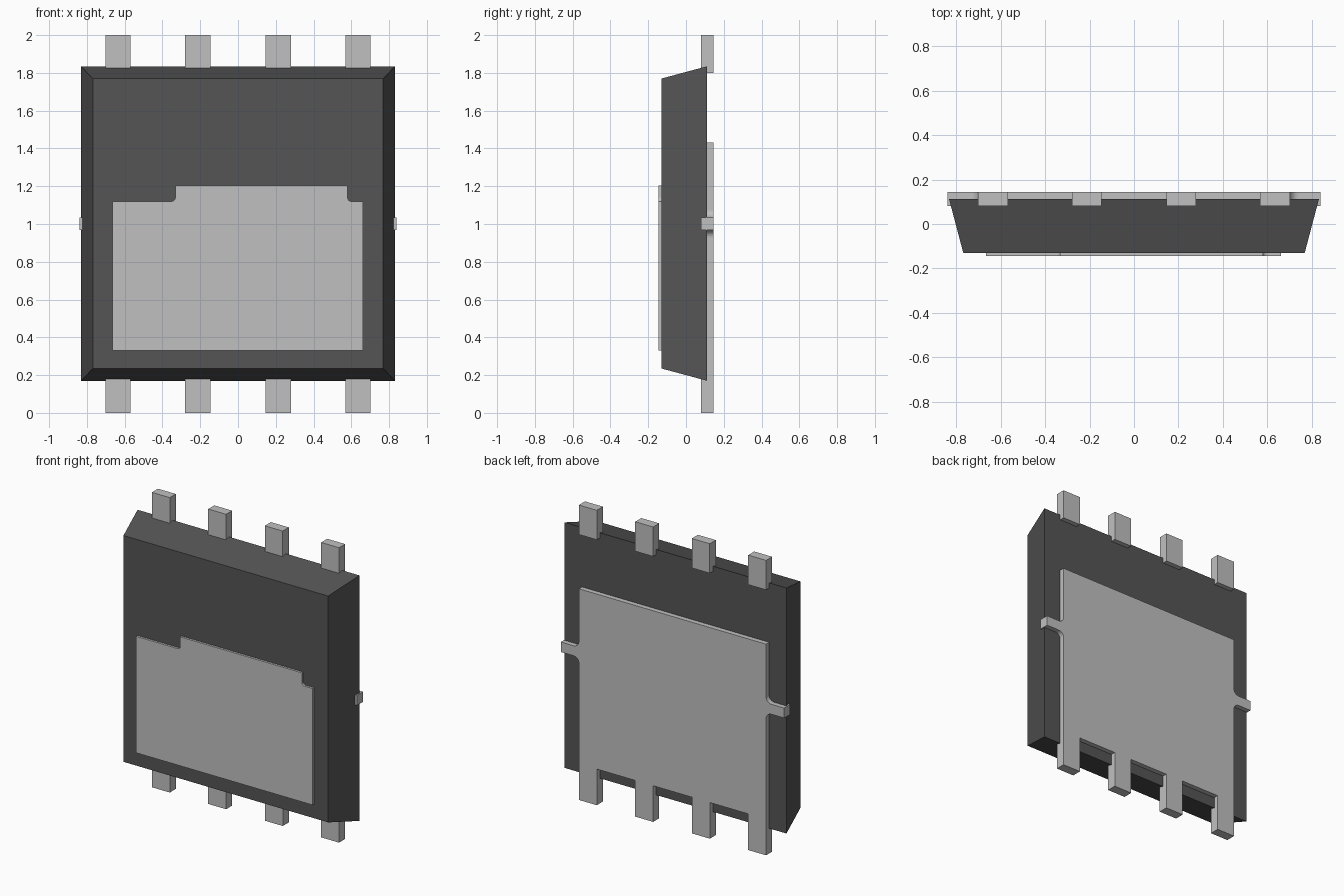
import bpy, bmesh, math

if "Cube" in bpy.data.objects:
    bpy.data.objects.remove(bpy.data.objects["Cube"], do_unlink=True)


def make_material(name, value):
    mat = bpy.data.materials.new(name)
    mat.use_nodes = True
    colour = (value, value, value, 1)
    mat.diffuse_color = colour
    mat.node_tree.nodes["Principled BSDF"].inputs["Base Color"].default_value = colour
    return mat


plastic = make_material("dark grey plastic", 0.09)
metal = make_material("light grey metal", 0.53)


def loft(name, front, y0, back, y1, mat):
    """Solid between a front outline at y0 and a back outline at y1, as (x, z) points."""
    bm = bmesh.new()
    a = [bm.verts.new((x, y0, z)) for x, z in front]
    b = [bm.verts.new((x, y1, z)) for x, z in back]
    bm.faces.new(a)
    bm.faces.new(b)
    for i in range(len(a)):
        j = (i + 1) % len(a)
        bm.faces.new((a[i], a[j], b[j], b[i]))
    bmesh.ops.recalc_face_normals(bm, faces=bm.faces)
    mesh = bpy.data.meshes.new(name)
    bm.to_mesh(mesh)
    bm.free()
    mesh.materials.append(mat)
    obj = bpy.data.objects.new(name, mesh)
    bpy.context.collection.objects.link(obj)
    return obj


def rect(x0, x1, z0, z1):
    return [(x0, z0), (x1, z0), (x1, z1), (x0, z1)]


def arc(cx, cz, r, start, end, steps=6):
    angles = [math.radians(start + (end - start) * i / steps) for i in range(steps + 1)]
    return [(cx + r * math.cos(t), cz + r * math.sin(t)) for t in angles]


# Tapered package body
loft("body", rect(-0.768, 0.768, 0.235, 1.77), -0.13,
     rect(-0.832, 0.832, 0.17, 1.835), 0.112, plastic)

# Front plate with a raised step, rounded in its inner corners
r = 0.02
step = [(-0.665, 0.33), (0.662, 0.33), (0.662, 1.12)]
step += arc(0.58 + r, 1.12 + r, r, 270, 180)
step += [(0.58, 1.205), (-0.332, 1.205)]
step += arc(-0.332 - r, 1.12 + r, r, 0, -90)
step += [(-0.665, 1.12)]
loft("front_plate", step, -0.145, step, -0.12, metal)

# Back plate: mirrored half outline with bottom leads and filleted side tabs
r = 0.04
half = [(0.145, 0.245), (0.145, 0), (0.28, 0), (0.28, 0.245),
        (0.568, 0.245), (0.568, 0), (0.702, 0)]
half += arc(0.702 + r, 0.967 - r, r, 180, 90)
half += [(0.838, 0.967), (0.838, 1.035)]
half += arc(0.702 + r, 1.035 + r, r, 270, 180)
half += [(0.702, 1.432)]
outline = half + [(-x, z) for x, z in reversed(half)]
loft("back_plate", outline, 0.08, outline, 0.145, metal)

# Separate top leads
for i, x in enumerate((-0.635, -0.2125, 0.2125, 0.635)):
    lead = rect(x - 0.067, x + 0.067, 1.80, 2.0)
    loft(f"top_lead_{i + 1}", lead, 0.08, lead, 0.145, metal)
